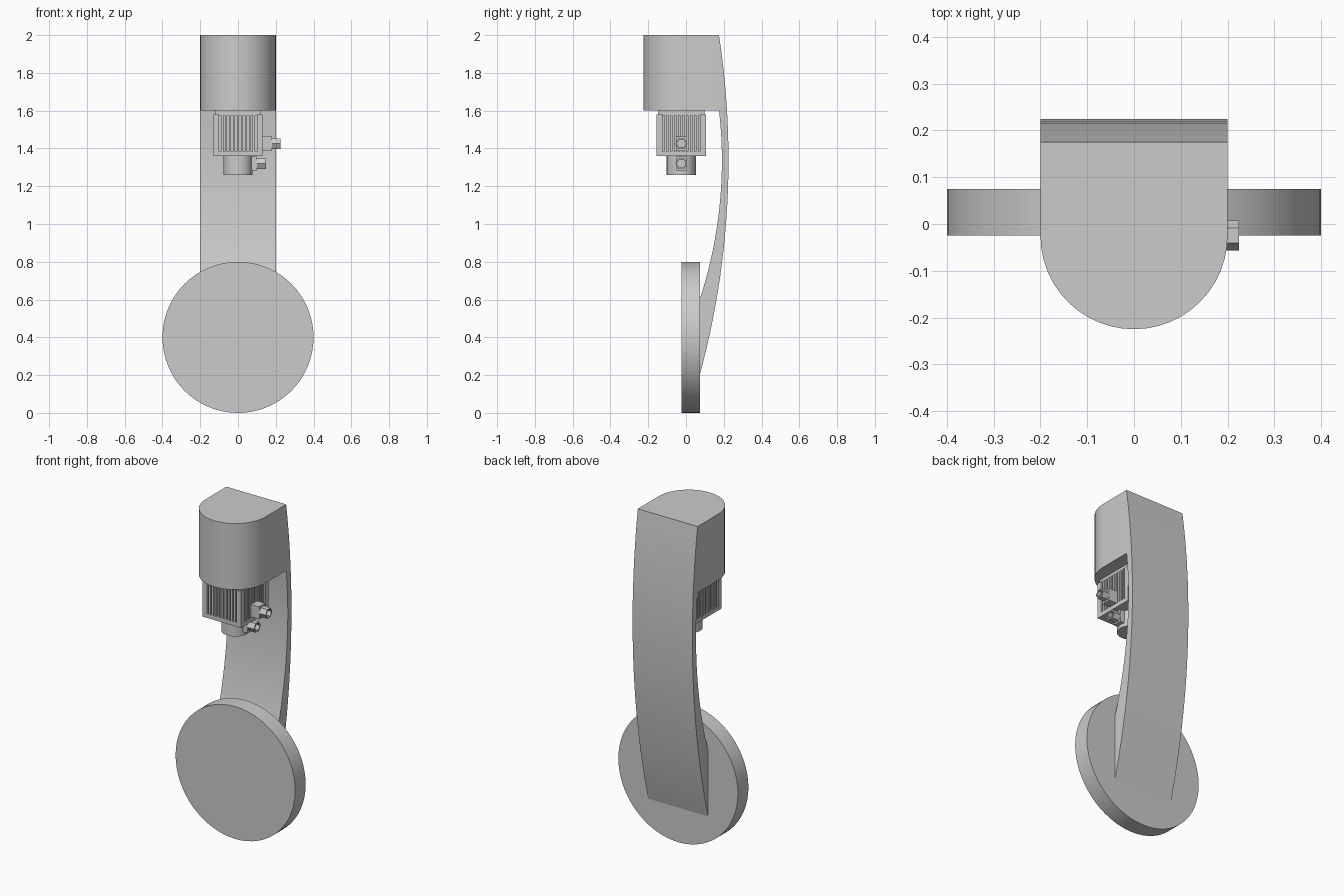
import bpy, bmesh, math
from mathutils import Matrix, Vector

cube = bpy.data.objects.get("Cube")
if cube:
    bpy.data.objects.remove(cube, do_unlink=True)

grey = bpy.data.materials.new("plain grey")
grey.use_nodes = True
grey.diffuse_color = (0.6, 0.6, 0.6, 1)
grey.node_tree.nodes["Principled BSDF"].inputs["Base Color"].default_value = (0.6, 0.6, 0.6, 1)

MOTOR_Y = -0.025


def finish(name, bm, smooth=False):
    bmesh.ops.recalc_face_normals(bm, faces=bm.faces[:])
    mesh = bpy.data.meshes.new(name)
    bm.to_mesh(mesh)
    bm.free()
    mesh.materials.append(grey)
    ob = bpy.data.objects.new(name, mesh)
    bpy.context.scene.collection.objects.link(ob)
    if smooth:
        bpy.ops.object.select_all(action='DESELECT')
        ob.select_set(True)
        bpy.context.view_layer.objects.active = ob
        bpy.ops.object.shade_smooth_by_angle(angle=math.radians(30))
    return ob


def extrude(name, points, offset, smooth=False):
    """Closed outline pushed along an offset into a solid."""
    bm = bmesh.new()
    face = bm.faces.new([bm.verts.new(p) for p in points])
    new = bmesh.ops.extrude_face_region(bm, geom=[face])["geom"]
    bmesh.ops.translate(bm, vec=offset, verts=[v for v in new if isinstance(v, bmesh.types.BMVert)])
    if face.is_valid and all(len(e.link_faces) < 2 for e in face.edges):
        bm.faces.new(reversed(face.verts[:]))
    return finish(name, bm, smooth)


def add_box(bm, x, y, z):
    """Box from (low, high) pairs."""
    size = Vector((x[1] - x[0], y[1] - y[0], z[1] - z[0]))
    mid = Vector((sum(x) / 2, sum(y) / 2, sum(z) / 2))
    bmesh.ops.create_cube(bm, size=1, matrix=Matrix.Translation(mid) @ Matrix.Diagonal((*size, 1)))


def add_cylinder(bm, radius, depth, centre, axis, sides):
    turn = Vector((0, 0, 1)).rotation_difference(Vector(axis)).to_matrix().to_4x4()
    bmesh.ops.create_cone(bm, cap_ends=True, segments=sides, radius1=radius, radius2=radius,
                          depth=depth, matrix=Matrix.Translation(centre) @ turn)


def bow(apex, mid_z, radius, start, end, steps=24):
    """Arc in the side plane, listed as (y, z)."""
    out = []
    for i in range(steps + 1):
        z = start + (end - start) * i / steps
        out.append((apex - radius + math.sqrt(radius ** 2 - (z - mid_z) ** 2), z))
    return out


# Round base disc
bm = bmesh.new()
add_cylinder(bm, 0.4, 0.1, (0, 0.025, 0.4), (0, 1, 0), 64)
finish("base_disc", bm, True)

# Bowed arm, thin in the middle and spreading onto the disc
outline = bow(0.225, 1.34, 4.34, 2.0, 0.2) + bow(0.19, 1.335, 2.35, 0.6, 1.6)
outline.append((0.174, 1.99))
extrude("curved_arm", [(-0.2, y, z) for y, z in outline], (0.4, 0, 0), True)

# Round-fronted head
arc = [math.pi * (1 + i / 24) for i in range(25)]
d_shape = [(0.2 * math.cos(a), MOTOR_Y + 0.2 * math.sin(a)) for a in arc]
d_shape += [(0.2, 0.175), (-0.2, 0.175)]
extrude("head_housing", [(x, y, 1.6) for x, y in d_shape], (0, 0, 0.4), True)

# Motor body: core, end plates and corner posts
bm = bmesh.new()
add_box(bm, (-0.108, 0.108), (MOTOR_Y - 0.108, MOTOR_Y + 0.108), (1.365, 1.59))
add_box(bm, (-0.122, 0.122), (MOTOR_Y - 0.122, MOTOR_Y + 0.122), (1.575, 1.6))
add_box(bm, (-0.13, 0.13), (MOTOR_Y - 0.13, MOTOR_Y + 0.13), (1.36, 1.385))
for sx in (-1, 1):
    for sy in (-1, 1):
        xs = sorted((sx * 0.1, sx * 0.13))
        ys = sorted((MOTOR_Y + sy * 0.1, MOTOR_Y + sy * 0.13))
        add_box(bm, xs, ys, (1.36, 1.58))
finish("motor_body", bm)

# Cooling fins on all four sides
bm = bmesh.new()
for i in range(9):
    c = -0.084 + 0.021 * i
    for s in (-1, 1):
        reach = sorted((s * 0.1, s * 0.128))
        add_box(bm, (c - 0.006, c + 0.006), [MOTOR_Y + r for r in reach], (1.375, 1.58))
        add_box(bm, reach, (MOTOR_Y + c - 0.006, MOTOR_Y + c + 0.006), (1.375, 1.58))
finish("cooling_fins", bm)

# Round end cap below the motor
bm = bmesh.new()
add_cylinder(bm, 0.077, 0.11, (0, MOTOR_Y, 1.315), (0, 0, 1), 32)
finish("motor_end_cap", bm, True)

# Two cable connectors on the left: block plus hollow hexagonal socket
for name, x0, x1, x2, z in (("upper", 0.1, 0.18, 0.225, 1.425), ("lower", 0.05, 0.1, 0.147, 1.32)):
    bm = bmesh.new()
    add_box(bm, (x0, x1), (MOTOR_Y - 0.028, MOTOR_Y + 0.028), (z - 0.038, z + 0.038))
    finish(name + "_connector_block", bm)
    bm = bmesh.new()
    add_cylinder(bm, 0.032, x2 - x1, ((x1 + x2) / 2, MOTOR_Y, z), (1, 0, 0), 6)
    end = max(bm.faces, key=lambda f: f.calc_center_median().x)
    bmesh.ops.inset_region(bm, faces=[end], thickness=0.008)
    floor = bmesh.ops.extrude_face_region(bm, geom=[end])["geom"]
    bmesh.ops.translate(bm, vec=(-0.025, 0, 0), verts=[v for v in floor if isinstance(v, bmesh.types.BMVert)])
    if end.is_valid:
        bmesh.ops.delete(bm, geom=[end], context='FACES_ONLY')
    finish(name + "_connector_socket", bm)
